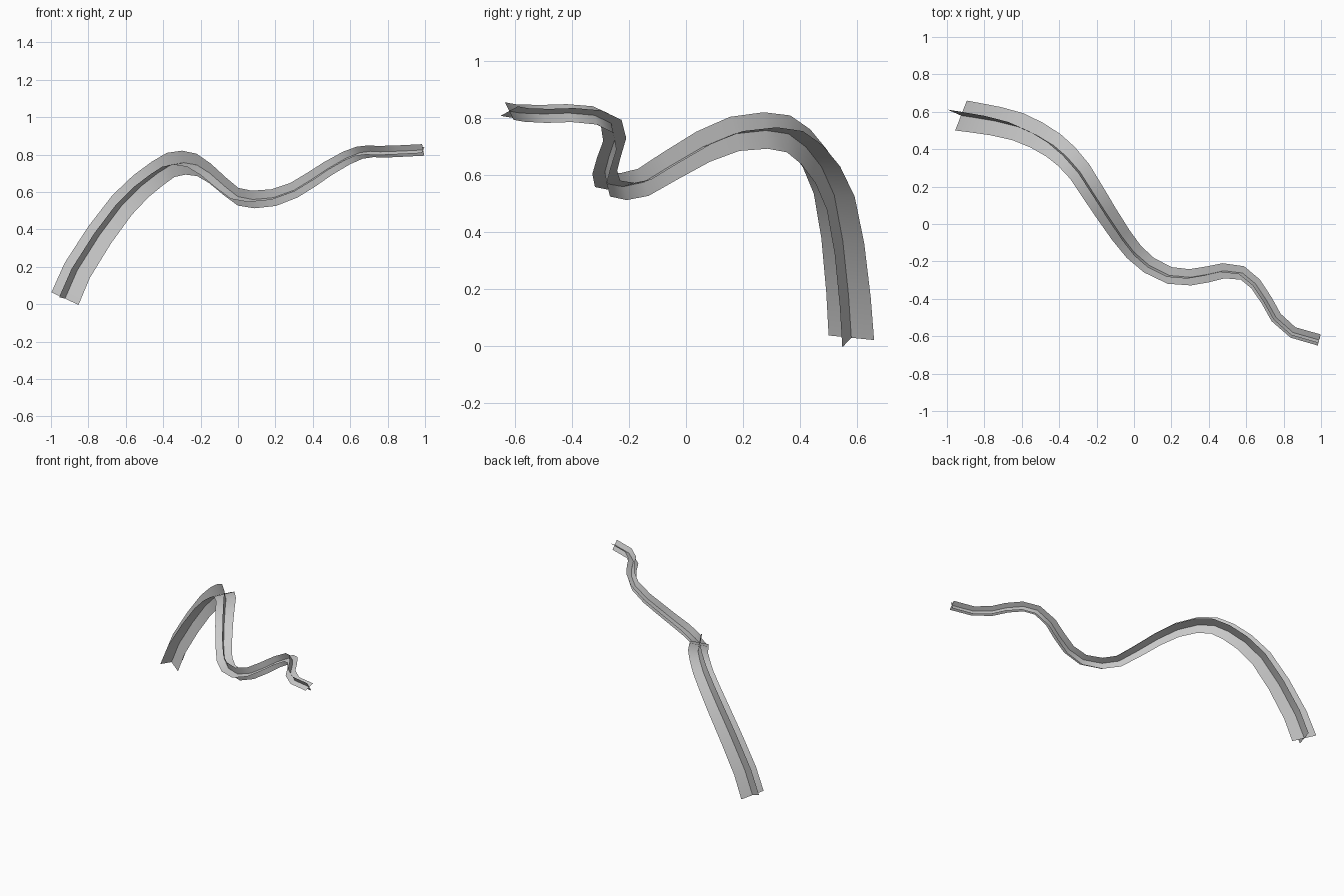
import bpy
from mathutils import Vector

cube = bpy.data.objects.get("Cube")
if cube:
    bpy.data.objects.remove(cube, do_unlink=True)

mat = bpy.data.materials.new("plain grey")
mat.use_nodes = True
GREY = (0.6, 0.6, 0.6, 1)
mat.diffuse_color = GREY
mat.node_tree.nodes["Principled BSDF"].inputs["Base Color"].default_value = GREY

# Centre line of the vine: x, y, z, half width
PATH = [
    (-.925, .58, .03, .086), (-.86, .57, .18, .084), (-.74, .55, .37, .081),
    (-.62, .52, .53, .078), (-.52, .475, .63, .074), (-.43, .42, .70, .071),
    (-.36, .36, .745, .068), (-.29, .28, .757, .065), (-.22, .17, .745, .062),
    (-.15, .06, .70, .058), (-.07, -.06, .63, .054), (0, -.15, .575, .051),
    (.08, -.22, .56, .049), (.19, -.275, .57, .047), (.3, -.285, .61, .044),
    (.39, -.27, .665, .043), (.48, -.25, .725, .041), (.58, -.262, .782, .039),
    (.65, -.32, .81, .037), (.71, -.41, .818, .036), (.76, -.50, .815, .036),
    (.85, -.58, .818, .035), (.99, -.62, .825, .035)]
points = [Vector(p[:3]) for p in PATH]
widths = [p[3] for p in PATH]
last = len(points) - 1
tangents = [(points[min(i + 1, last)] - points[max(i - 1, 0)]).normalized()
            for i in range(last + 1)]


def ribbon(name, side):
    """Flat strip swept along the path with minimum twist."""
    verts = []
    for i, (p, t, w) in enumerate(zip(points, tangents, widths)):
        if i:
            side = tangents[i - 1].rotation_difference(t) @ side
        side = (side - t * side.dot(t)).normalized()
        verts += [p - side * w, p + side * w]
    faces = [(2 * i, 2 * i + 1, 2 * i + 3, 2 * i + 2) for i in range(last)]
    mesh = bpy.data.meshes.new(name)
    mesh.from_pydata(verts, [], faces)
    mesh.materials.append(mat)
    mesh.shade_smooth()
    obj = bpy.data.objects.new(name, mesh)
    bpy.context.collection.objects.link(obj)


# Two ribbons crossing at right angles
across = Vector((.035, .08, 0))
ribbon("vine_upright_strip", across)
ribbon("vine_cross_strip", tangents[0].cross(across))
